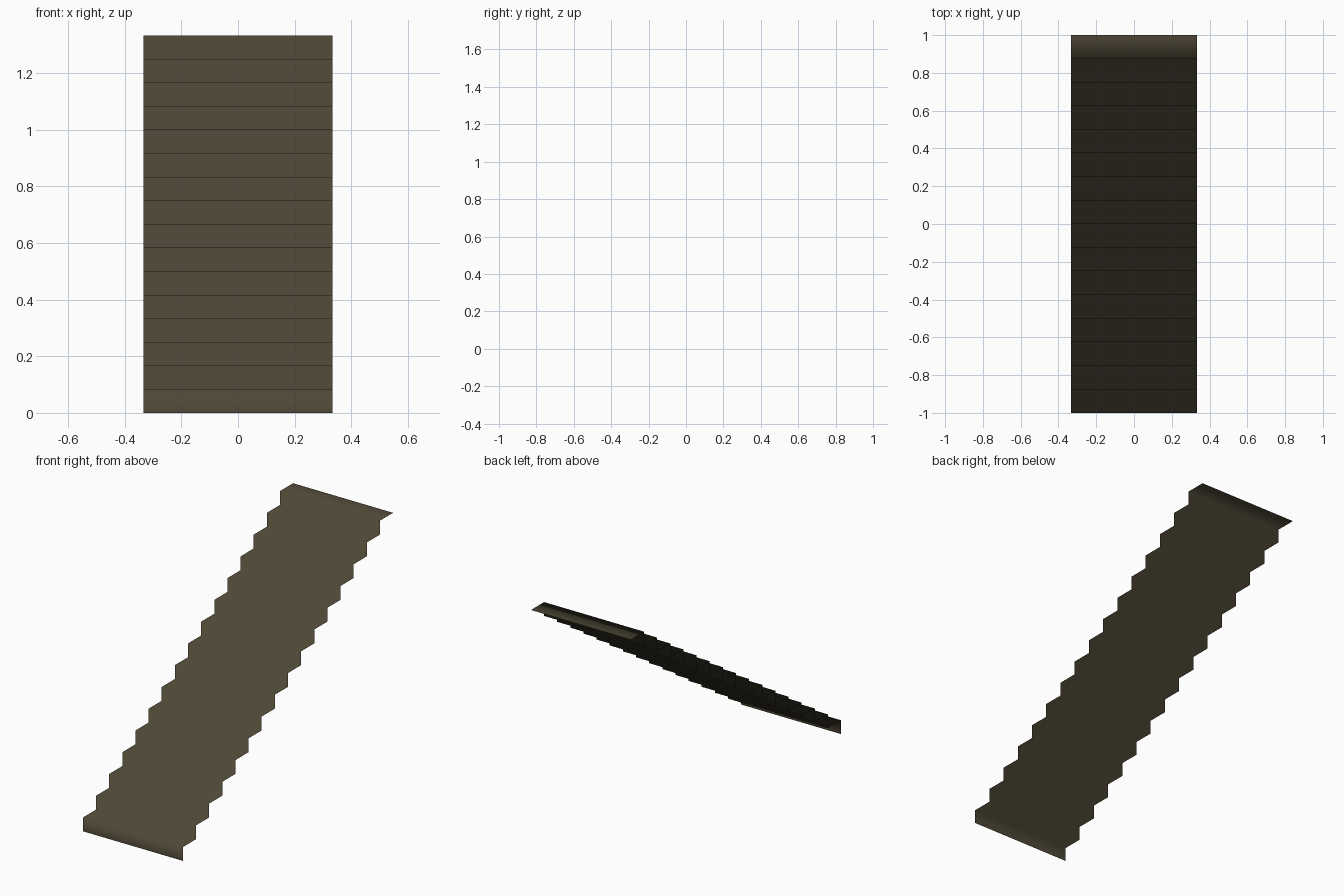
import bpy

if "Cube" in bpy.data.objects:
    bpy.data.objects.remove(bpy.data.objects["Cube"])

STEPS = 16
HALF_WIDTH = 1 / 3
RUN = 2.0 / STEPS
RISE = (4 / 3) / STEPS

# Side profile: riser then tread, repeated from the front bottom to the back top
profile = [(-1.0, 0.0)]
for i in range(STEPS):
    y = -1.0 + i * RUN
    z = (i + 1) * RISE
    profile += [(y, z), (y + RUN, z)]

# Folded single-sheet staircase, shared vertices along each fold
verts = [(x, y, z) for y, z in profile for x in (-HALF_WIDTH, HALF_WIDTH)]
faces = [(2 * i, 2 * i + 1, 2 * i + 3, 2 * i + 2) for i in range(len(profile) - 1)]
mesh = bpy.data.meshes.new("stair_flight")
mesh.from_pydata(verts, [], faces)
mesh.update()

# Original is smooth shaded across the folds
for face in mesh.polygons:
    face.use_smooth = True

stairs = bpy.data.objects.new("stair_flight", mesh)
bpy.context.collection.objects.link(stairs)

# One dark olive brown colour
mat = bpy.data.materials.new("dark olive brown")
mat.diffuse_color = (0.076, 0.063, 0.037, 1.0)
mat.use_nodes = True
mat.node_tree.nodes["Principled BSDF"].inputs["Base Color"].default_value = mat.diffuse_color
mesh.materials.append(mat)
